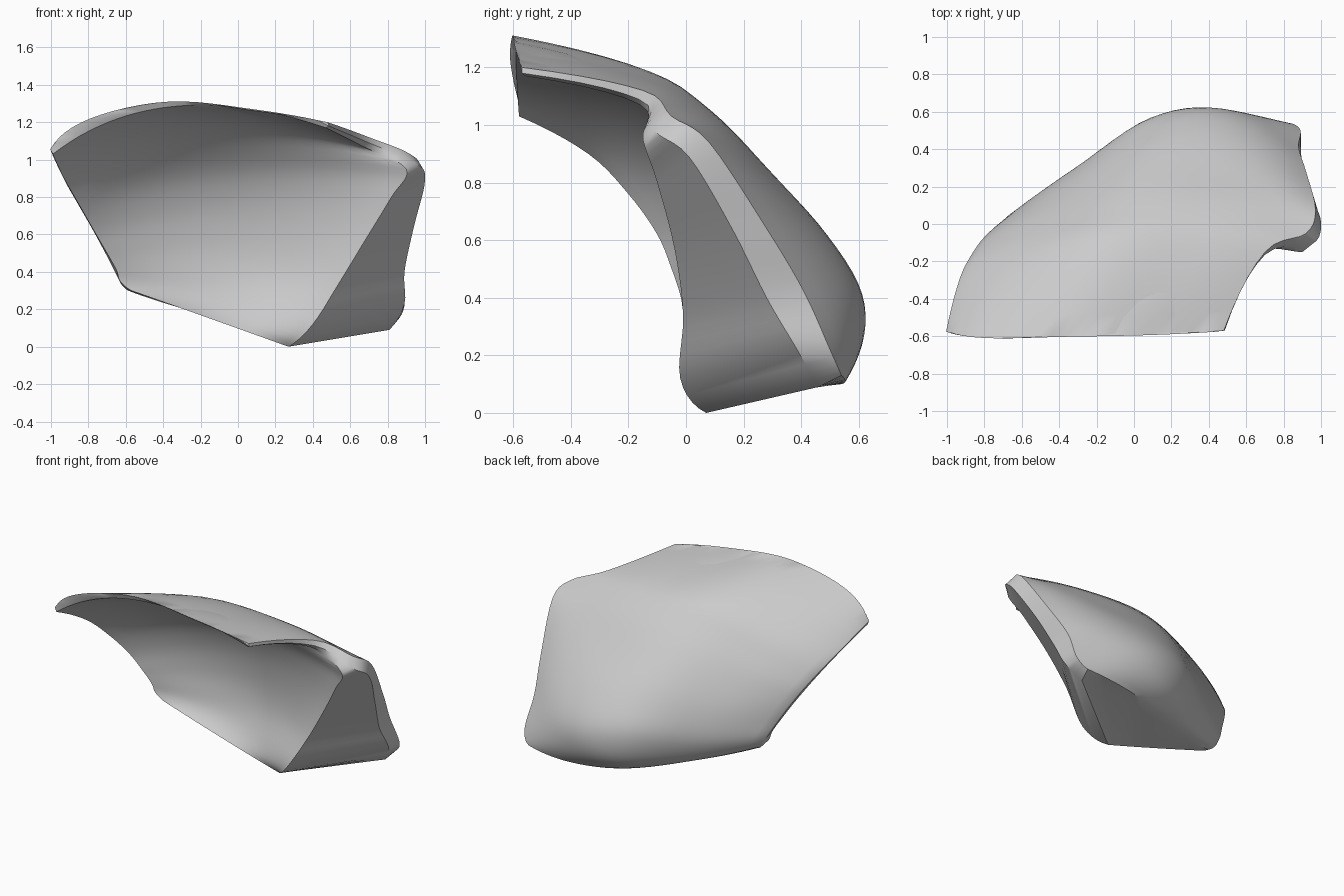
import bpy, bmesh, math
from mathutils import Vector

cube = bpy.data.objects.get("Cube")
if cube:
    bpy.data.objects.remove(cube, do_unlink=True)

STEPS_ACROSS, STEPS_DOWN = 24, 35

# Section curves of the convex back, from the top rim down to the curled base
back_sections = [
    [(-1, -.57, 1.06), (-.79, -.61, 1.22), (-.37, -.6, 1.31), (.1, -.59, 1.26), (.48, -.57, 1.2)],
    [(-.92, -.27, .89), (-.62, -.19, 1.05), (-.18, -.13, 1.18), (.3, -.13, 1.16), (.7, -.15, 1.12)],
    [(-.84, -.12, .75), (-.52, 0, .89), (-.08, .08, 1.03), (.42, .08, 1.04), (.92, -.05, 1.03)],
    [(-.77, -.04, .63), (-.43, .14, .72), (0, .28, .83), (.5, .27, .84), (.97, .08, .94)],
    [(-.7, .02, .5), (-.37, .24, .55), (.05, .45, .62), (.48, .48, .61), (.92, .28, .64)],
    [(-.65, .06, .4), (-.3, .31, .38), (.08, .56, .42), (.47, .6, .41), (.88, .41, .42)],
    [(-.61, .06, .33), (-.25, .3, .25), (.12, .55, .22), (.47, .61, .24), (.89, .5, .22)],
    [(-.57, .04, .3), (-.25, .23, .2), (.15, .43, .11), (.5, .54, .1), (.83, .54, .13)],
]

# Section curves of the hollow front; the last point of each lies on the cheek ridge
hollow_sections = [
    [(-.99, -.58, 1.03), (-.34, -.59, 1.285), (.47, -.56, 1.17)],
    [(-.93, -.34, .9), (-.2, -.25, 1.17), (.67, -.16, 1.07)],
    [(-.85, -.2, .76), (-.1, -.02, .98), (.9, -.15, .95)],
    [(-.77, -.1, .62), (-.05, .09, .79), (.82, -.1, .8)],
    [(-.7, -.05, .5), (-.02, .14, .57), (.68, -.04, .57)],
    [(-.65, -.02, .41), (0, .14, .38), (.54, -.01, .34)],
    [(-.63, -.01, .35), (-.05, .1, .23), (.4, -.02, .12)],
    [(-.57, 0, .3), (-.12, .03, .14), (.27, .07, 0)],
]

# Outer edge of the cheek, from the top corner to the base corner
cheek_edge = [
    (.485, -.57, 1.18), (.7, -.165, 1.09), (.95, -.11, .98), (1, .01, .89),
    (.94, .16, .64), (.89, .28, .4), (.89, .38, .23), (.81, .46, .09),
]


def smooth_path(points, steps):
    """Sample a smooth curve that passes through all the points."""
    p = [Vector(q) for q in points]
    p = [3 * (p[0] - p[1]) + p[2]] + p + [3 * (p[-1] - p[-2]) + p[-3]]
    spans = len(points) - 1
    samples = []
    for i in range(steps + 1):
        t = i / steps * spans
        k = min(int(t), spans - 1)
        t -= k
        a, b, c, d = p[k:k + 4]
        samples.append(b + (c - a) * t / 2 + (2 * a - 5 * b + 4 * c - d) * t * t / 2
                       + (3 * (b - c) + d - a) * t ** 3 / 2)
    return samples


def loft(sections):
    """Turn section curves into a regular grid of points, one list per row."""
    rows = [smooth_path(s, STEPS_ACROSS) for s in sections]
    columns = [smooth_path(c, STEPS_DOWN) for c in zip(*rows)]
    return [list(r) for r in zip(*columns)]


def border(grid):
    """Walk once around the rim of a grid."""
    right = [row[-1] for row in grid[1:-1]]
    left = [row[0] for row in grid[1:-1]]
    return grid[0] + right + grid[-1][::-1] + left[::-1]


def add_surface(bm, points):
    """Skin a grid of points and return its vertices in the same layout."""
    grid = [[bm.verts.new(p) for p in row] for row in points]
    for upper, lower in zip(grid, grid[1:]):
        for i in range(len(upper) - 1):
            bm.faces.new((upper[i], upper[i + 1], lower[i + 1], lower[i]))
    return grid


def bridge(bm, first, second):
    """Join two closed loops of equal length."""
    for i in range(len(first)):
        bm.faces.new((first[i - 1], first[i], second[i], second[i - 1]))


bm = bmesh.new()
back_rim = border(add_surface(bm, loft(back_sections)))
hollow_rim = border(add_surface(bm, loft(hollow_sections)))

# Rim band: softened on the thin edges, a broad chamfer along the cheek
centre = sum((v.co for v in back_rim), Vector()) / len(back_rim)
band_path = []
for outer, inner in zip(back_rim, hollow_rim):
    outward = (outer.co - centre).normalized()
    band_path.append(outer.co.lerp(inner.co, .2) + outward * .008)
band_path[STEPS_ACROSS:STEPS_ACROSS + STEPS_DOWN + 1] = smooth_path(cheek_edge, STEPS_DOWN)
band = [bm.verts.new(p) for p in band_path]
bridge(bm, back_rim, band)
bridge(bm, band, hollow_rim)
bmesh.ops.recalc_face_normals(bm, faces=bm.faces)

mesh = bpy.data.meshes.new("curved_shell")
bm.to_mesh(mesh)
bm.free()
shell = bpy.data.objects.new("curved_shell", mesh)
bpy.context.collection.objects.link(shell)

# Plain grey
grey = bpy.data.materials.new("light_grey")
grey.use_nodes = True
colour = (.6, .6, .6, 1)
grey.diffuse_color = colour
grey.node_tree.nodes["Principled BSDF"].inputs["Base Color"].default_value = colour
mesh.materials.append(grey)

bpy.ops.object.select_all(action="DESELECT")
shell.select_set(True)
bpy.context.view_layer.objects.active = shell
bpy.ops.object.shade_smooth_by_angle(angle=math.radians(35))
